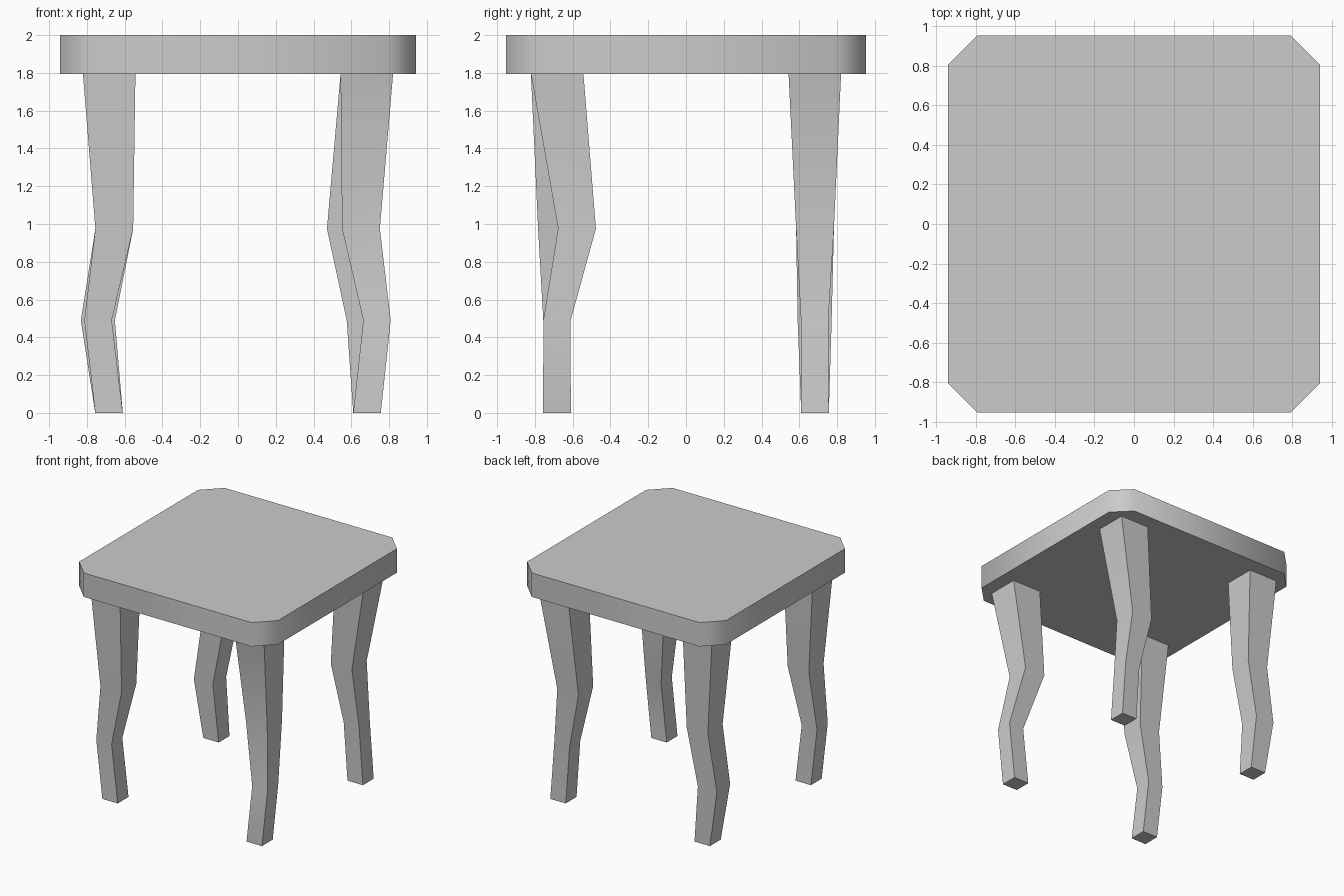
import bpy, bmesh, math

if "Cube" in bpy.data.objects:
    bpy.data.objects.remove(bpy.data.objects["Cube"])


def make_object(name, rings):
    """Loft a closed solid through rings of points, smooth below 50 degrees."""
    bm = bmesh.new()
    loops = [[bm.verts.new(p) for p in ring] for ring in rings]
    n = len(loops[0])
    for low, high in zip(loops, loops[1:]):
        for i in range(n):
            j = (i + 1) % n
            bm.faces.new((low[i], low[j], high[j], high[i]))
    bm.faces.new(loops[0][::-1])
    bm.faces.new(loops[-1])
    mesh = bpy.data.meshes.new(name)
    bm.to_mesh(mesh)
    bm.free()
    obj = bpy.data.objects.new(name, mesh)
    bpy.context.collection.objects.link(obj)
    bpy.ops.object.select_all(action='DESELECT')
    obj.select_set(True)
    bpy.context.view_layer.objects.active = obj
    bpy.ops.object.shade_smooth_by_angle(angle=math.radians(50))
    return obj


def square(x, y, z, width):
    h = width / 2
    return [(x - h, y - h, z), (x + h, y - h, z), (x + h, y + h, z), (x - h, y + h, z)]


# Seat: thick slab with cut corners
X, Y, C = 0.942, 0.953, 0.148
outline = [(-X + C, -Y), (X - C, -Y), (X, -Y + C), (X, Y - C),
           (X - C, Y), (-X + C, Y), (-X, Y - C), (-X, -Y + C)]
make_object("seat", [[(x, y, z) for x, y in outline] for z in (1.795, 2.0)])

# Crooked legs: side signs, then knee and shin as (x, y, width)
legs = {
    "front_right_leg": (1, -1, (0.651, -0.577, 0.2), (0.736, -0.683, 0.145)),
    "front_left_leg": (-1, -1, (-0.655, -0.683, 0.2), (-0.741, -0.683, 0.145)),
    "back_right_leg": (1, 1, (0.571, 0.683, 0.2), (0.648, 0.681, 0.145)),
    "back_left_leg": (-1, 1, (-0.655, 0.683, 0.2), (-0.742, 0.681, 0.18)),
}
for name, (sx, sy, knee, shin) in legs.items():
    make_object(name, [
        square(sx * 0.683, sy * 0.683, 0.0, 0.146),
        square(shin[0], shin[1], 0.49, shin[2]),
        square(knee[0], knee[1], 0.975, knee[2]),
        square(sx * 0.682, sy * 0.682, 1.795, 0.278),
    ])
